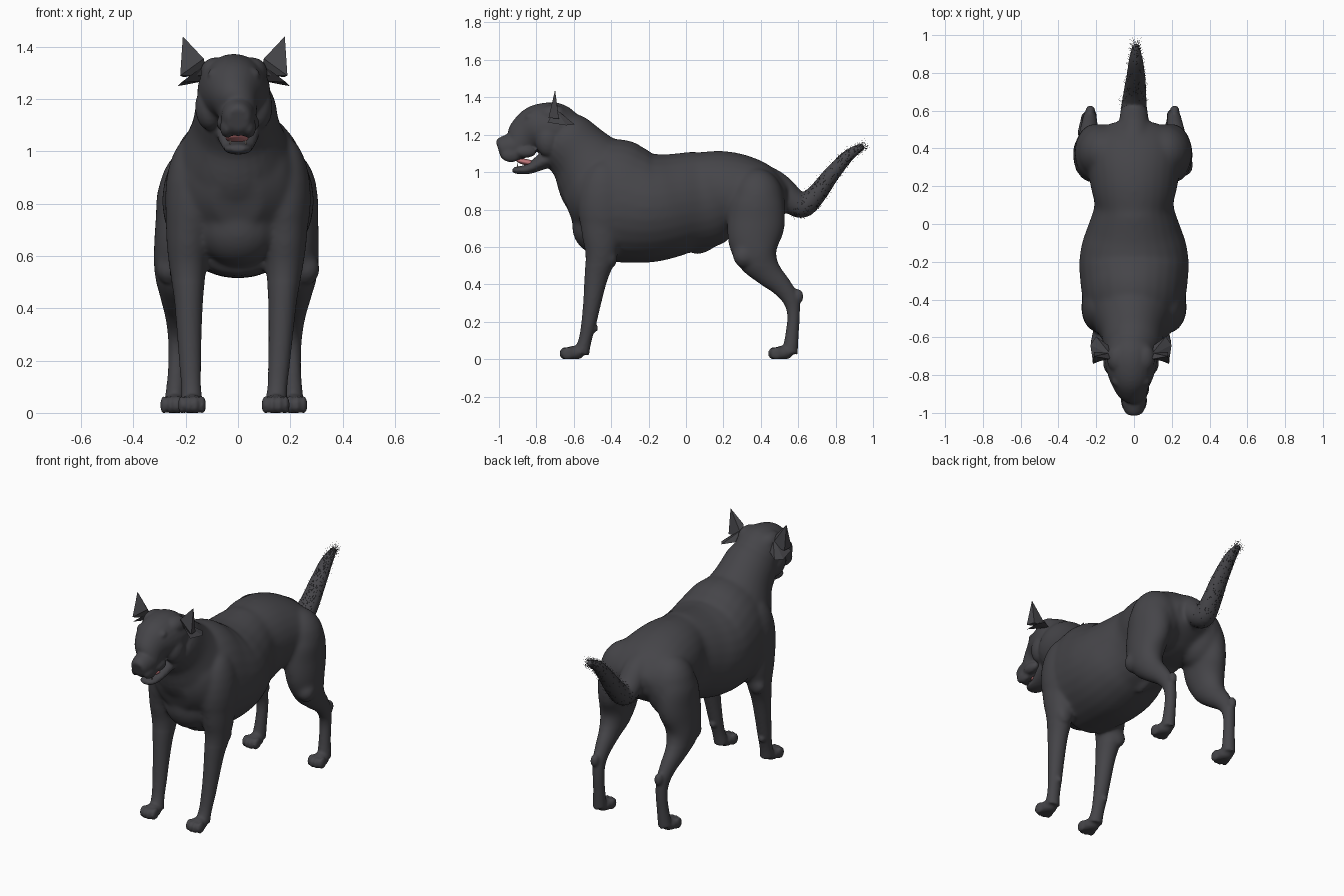
import bpy, bmesh, math, random
from mathutils import Vector, Matrix

random.seed(4)
cube = bpy.data.objects.get("Cube")
if cube:
    bpy.data.objects.remove(cube, do_unlink=True)

LEAN = -0.016  # the skull and the feet sit slightly off centre


def material(name, colour):
    mat = bpy.data.materials.new(name)
    mat.use_nodes = True
    mat.diffuse_color = (*colour, 1)
    mat.node_tree.nodes["Principled BSDF"].inputs["Base Color"].default_value = (*colour, 1)
    mat.node_tree.nodes["Principled BSDF"].inputs["Roughness"].default_value = 0.8
    return mat


COAT = material("charcoal coat", (0.06, 0.059, 0.066))
PINK = material("tongue pink", (0.52, 0.18, 0.19))
IVORY = material("tooth ivory", (0.6, 0.5, 0.45))


def finish(name, bm, mat, smooth=True):
    bmesh.ops.recalc_face_normals(bm, faces=bm.faces)
    mesh = bpy.data.meshes.new(name)
    bm.to_mesh(mesh)
    bm.free()
    mesh.materials.append(mat)
    for poly in mesh.polygons:
        poly.use_smooth = smooth
    obj = bpy.data.objects.new(name, mesh)
    bpy.context.collection.objects.link(obj)
    return obj


def spline(stations, steps=5):
    """Catmull-Rom interpolation of (x, y, z, half width, half depth)."""
    pts = [stations[0], *stations, stations[-1]]
    out = []
    for a, b, c, d in zip(pts, pts[1:], pts[2:], pts[3:]):
        for k in range(steps):
            t = k / steps
            out.append([q + t / 2 * (r - p + t * (2 * p - 5 * q + 4 * r - s
                        + t * (3 * (q - r) + s - p))) for p, q, r, s in zip(a, b, c, d)])
    return out + [list(stations[-1])]


def frames(stations):
    """Yield centre, depth axis, tangent and radii along a smooth path."""
    path = spline(stations)
    last = len(path) - 1
    for i, (x, y, z, width, depth) in enumerate(path):
        ahead, behind = path[min(i + 1, last)], path[max(i - 1, 0)]
        tangent = Vector([p - q for p, q in zip(ahead[:3], behind[:3])])
        tangent.x = 0
        tangent.normalize()
        yield Vector((x, y, z)), tangent.cross(Vector((1, 0, 0))), tangent, width, depth


def loft(bm, stations, sides=28):
    rings = []
    for centre, normal, _, width, depth in frames(stations):
        ring = []
        for k in range(sides):
            a = math.tau * k / sides
            ring.append(bm.verts.new(centre + Vector((width * math.cos(a), 0, 0))
                                     + normal * depth * math.sin(a)))
        rings.append(ring)
    for low, high in zip(rings, rings[1:]):
        for k in range(sides):
            j = (k + 1) % sides
            bm.faces.new((low[k], low[j], high[j], high[k]))
    bm.faces.new(rings[0])
    bm.faces.new(rings[-1])


def blob(bm, centre, radii, tilt=0):
    matrix = (Matrix.Translation(centre) @ Matrix.Rotation(tilt, 4, "X")
              @ Matrix.Diagonal((*radii, 1)))
    bmesh.ops.create_uvsphere(bm, u_segments=20, v_segments=12, radius=1, matrix=matrix)


def mid(rows, x=0):
    return [(x, *row) for row in rows]


body = bmesh.new()

# Torso, from rump to breastbone
loft(body, mid([
    (.535, .86, .12, .08), (.48, .865, .21, .13), (.42, .87, .245, .175),
    (.33, .875, .25, .21), (.2, .88, .23, .235), (.1, .855, .21, .26),
    (0, .84, .24, .265), (-.1, .82, .275, .28), (-.2, .81, .29, .295),
    (-.3, .825, .285, .315), (-.4, .85, .27, .33), (-.5, .855, .235, .28),
    (-.58, .83, .18, .19), (-.635, .81, .09, .11)]))
blob(body, (0, -.47, .71), (.16, .14, .15))

# Neck
loft(body, mid([(-.34, .87, .24, .25), (-.46, .965, .225, .24), (-.565, 1.09, .17, .18),
                (-.655, 1.18, .15, .16), (-.70, 1.22, .11, .12)], LEAN / 2))

# Skull and muzzle, with a clear stop between them
loft(body, [(LEAN, *row) for row in (
    (-.60, 1.22, .10, .10), (-.66, 1.225, .135, .137), (-.73, 1.225, .138, .148),
    (-.80, 1.22, .122, .136), (-.855, 1.192, .094, .108))]
    + mid([(-.90, 1.143, .07, .08), (-.95, 1.13, .063, .072), (-.985, 1.125, .054, .062),
           (-1.003, 1.12, .04, .045)]))

# Lower jaw and nose
loft(body, mid([(-.68, 1.10, .09, .06), (-.76, 1.06, .08, .045), (-.84, 1.018, .06, .028),
                (-.90, 1.01, .05, .02), (-.927, 1.014, .03, .014)]))
blob(body, (.005, -.985, 1.152), (.038, .022, .028))

# Sheath under the belly
blob(body, (0, .1, .605), (.035, .08, .035), math.radians(25))

# Tail hangs from the rump, bends and sweeps up
TAIL = [(0, .38, .97, .10, .085), (0, .48, .925, .088, .08), (0, .57, .845, .075, .072),
        (0, .63, .822, .067, .064), (.005, .70, .885, .06, .053), (.01, .78, .99, .05, .043),
        (.01, .87, 1.09, .037, .032), (.01, .95, 1.14, .017, .017)]
loft(body, TAIL)

FRONT_LEG = [
    (.15, -.42, 1.0, .07, .08), (.18, -.45, .86, .09, .12), (.185, -.45, .68, .085, .11),
    (.185, -.455, .56, .072, .085), (.18, -.48, .44, .056, .063), (.175, -.502, .30, .047, .048),
    (.17, -.52, .19, .042, .04), (.165, -.54, .10, .038, .035), (.16, -.56, .03, .043, .043)]
HIND_LEG = [
    (.14, .36, .98, .08, .08), (.185, .375, .87, .115, .14), (.205, .375, .74, .106, .155),
    (.22, .365, .63, .096, .14), (.23, .385, .54, .083, .11), (.232, .44, .46, .06, .075),
    (.227, .51, .39, .046, .055), (.223, .56, .32, .037, .045), (.22, .575, .24, .034, .034),
    (.222, .568, .14, .034, .035), (.228, .555, .03, .04, .042)]

for side in (-1, 1):
    # Limbs, leaning a little more toward the ground
    for leg in (FRONT_LEG, HIND_LEG):
        loft(body, [(side * x + LEAN * (1 - z), y, z, *radii) for x, y, z, *radii in leg])
        foot_x, foot_y = side * leg[-1][0] + LEAN, leg[-1][1] - .04
        blob(body, (foot_x, foot_y, .032), (.048, .055, .039))
        # Toes fan across the front of the paw
        for k in (-1.5, -.5, .5, 1.5):
            blob(body, (foot_x + k * .026, foot_y - .05 + abs(k) * .012, .03),
                 (.0145, .034, .036))
    # Muscle masses, stifle, elbow, hock and carpal pad
    blob(body, (side * .175, -.44, .82), (.105, .14, .24))
    blob(body, (side * .16, .38, .83), (.145, .15, .19))
    blob(body, (side * .26, .31, .55), (.055, .06, .06))
    blob(body, (side * .20 + LEAN, -.40, .54), (.05, .035, .05))
    blob(body, (side * .223 + LEAN / 2, .598, .335), (.026, .03, .04))
    blob(body, (side * .17 + LEAN, -.485, .165), (.02, .016, .02))
    # Crown, brow, closed eyelid, cheek and hanging lips
    blob(body, (side * .068 + LEAN, -.71, 1.305), (.06, .08, .055))
    blob(body, (side * .058 + LEAN, -.835, 1.295), (.042, .035, .026), math.radians(35))
    blob(body, (side * .068 + LEAN, -.858, 1.24), (.026, .022, .015))
    blob(body, (side * .09 + LEAN, -.735, 1.17), (.058, .07, .09))
    blob(body, (side * .042, -.935, 1.092), (.027, .055, .04))
    blob(body, (side * .052, -.86, 1.108), (.03, .06, .032))

for vert in body.verts:
    vert.co.z = max(vert.co.z, 0)

# Fuse all masses into one continuous skin, relaxing the trunk the most
dog = finish("body", body, COAT)
bpy.context.view_layer.objects.active = dog
dog.select_set(True)
remesh = dog.modifiers.new("fuse", "REMESH")
remesh.mode = "VOXEL"
remesh.voxel_size = 0.0085
bpy.ops.object.modifier_apply(modifier="fuse")
trunk = dog.vertex_groups.new(name="trunk")
trunk.add([v.index for v in dog.data.vertices if v.co.z > .5 and -.66 < v.co.y < .55],
          1, "REPLACE")
for name, group, rounds in (("soften", "trunk", 30), ("relax", "", 4)):
    relax = dog.modifiers.new(name, "SMOOTH")
    relax.factor = 0.5
    relax.iterations = rounds
    relax.vertex_group = group
    bpy.ops.object.modifier_apply(modifier=name)
bpy.ops.object.shade_smooth()

# Ears: an upright pointed blade and a small folded flap behind it
BLADE = [(.195, -.70, 1.44), (.115, -.715, 1.355), (.205, -.735, 1.29),
         (.195, -.68, 1.285), (.10, -.68, 1.29)]
FLAP = [(.215, -.64, 1.25), (.10, -.70, 1.34), (.11, -.65, 1.27),
        (.185, -.595, 1.255), (.20, -.74, 1.265)]
for side, word in ((1, "left"), (-1, "right")):
    for part, corners in (("ear_blade", BLADE), ("ear_flap", FLAP)):
        ear = bmesh.new()
        verts = [ear.verts.new((side * x + LEAN, y, z)) for x, y, z in corners]
        bmesh.ops.convex_hull(ear, input=verts)
        finish(f"{word}_{part}", ear, COAT, smooth=False)

# Tongue and small lower canine teeth
tongue = bmesh.new()
blob(tongue, (-.004, -.85, 1.052), (.044, .06, .017), math.radians(-12))
finish("tongue", tongue, PINK)
teeth = bmesh.new()
for side in (-1, 1):
    bmesh.ops.create_cone(teeth, cap_ends=True, segments=8, radius1=.004, radius2=.001,
                          depth=.02, matrix=Matrix.Translation((side * .03, -.9, 1.038)))
finish("canine_teeth", teeth, IVORY)

# Fine hairs bristling along the tail
fur = bmesh.new()
rings = list(frames(TAIL))[12:]
for _ in range(1300):
    centre, normal, tangent, width, depth = random.choice(rings)
    a = random.uniform(0, math.tau)
    out = Vector((math.cos(a), 0, 0)) + normal * math.sin(a)
    root = centre + out * depth * .9 + tangent * random.uniform(-.02, .01)
    tip = root + (out + tangent).normalized() * random.uniform(.015, .038)
    across = out.cross(tangent) * .0007
    fur.faces.new([fur.verts.new(p) for p in (root - across, root + across, tip)])
finish("tail_hair", fur, COAT, smooth=False)
